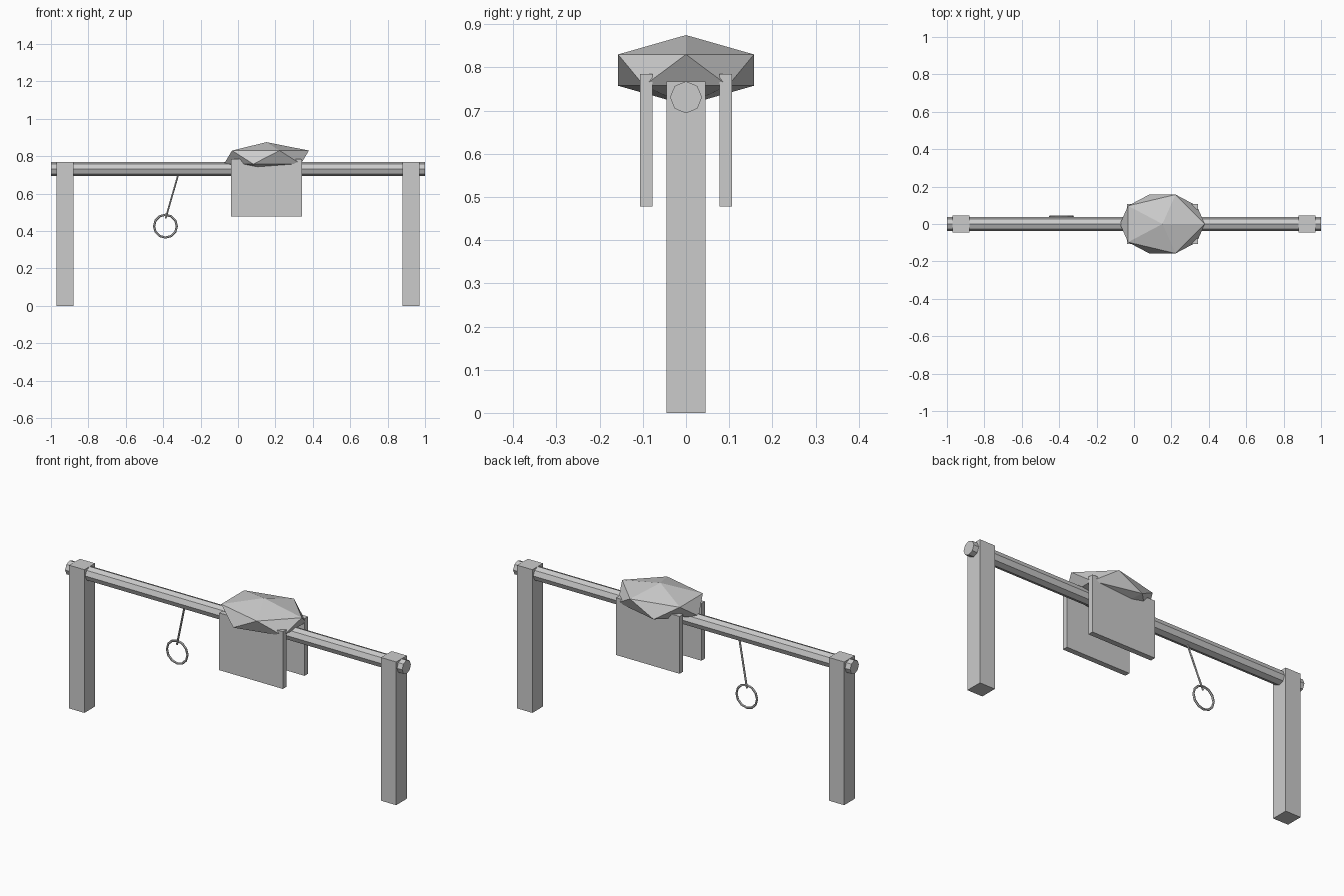
import bpy
from math import radians
from mathutils import Vector

cube = bpy.data.objects.get("Cube")
if cube:
    bpy.data.objects.remove(cube, do_unlink=True)

grey = bpy.data.materials.new("plain_grey")
grey.use_nodes = True
colour = (0.6, 0.6, 0.6, 1)
grey.diffuse_color = colour
grey.node_tree.nodes["Principled BSDF"].inputs["Base Color"].default_value = colour


def finish(name):
    ob = bpy.context.object
    ob.name = name
    ob.data.materials.clear()
    ob.data.materials.append(grey)
    return ob


def box(name, centre, size):
    bpy.ops.mesh.primitive_cube_add(size=1, location=centre)
    ob = finish(name)
    ob.scale = size
    return ob


def rod(name, start, end, radius, sides):
    start, end = Vector(start), Vector(end)
    axis = end - start
    bpy.ops.mesh.primitive_cylinder_add(
        vertices=sides, radius=radius, depth=axis.length, location=(start + end) / 2,
        rotation=axis.to_track_quat('Z', 'Y').to_euler())
    return finish(name)


# Square posts and the eight-sided bar through them
for side, label in ((-1, "right"), (1, "left")):
    box(label + "_post", (side * 0.925, 0, 0.384), (0.09, 0.09, 0.768))
BAR_Z = 0.731
rod("crossbar", (-1, 0, BAR_Z), (1, 0, BAR_Z), 0.037, 8)

# Faceted seat pad over the bar
SEAT_X = 0.152
bpy.ops.mesh.primitive_ico_sphere_add(subdivisions=1, radius=1, location=(SEAT_X, 0, 0.794))
finish("seat_pad").scale = (0.254, 0.185, 0.081)

# Flat panels hanging on either side of the bar
for side, label in ((-1, "front"), (1, "back")):
    box(label + "_side_panel", (SEAT_X, side * 0.092, 0.632), (0.378, 0.029, 0.307))

# Thin strap with a ring at its end
rod("strap", (-0.311, 0, BAR_Z), (-0.387, 0.036, 0.468), 0.005, 6)
bpy.ops.mesh.primitive_torus_add(
    major_segments=12, minor_segments=6, major_radius=0.061, minor_radius=0.006,
    location=(-0.388, 0.039, 0.426), rotation=(radians(90), 0, 0))
finish("ring")
